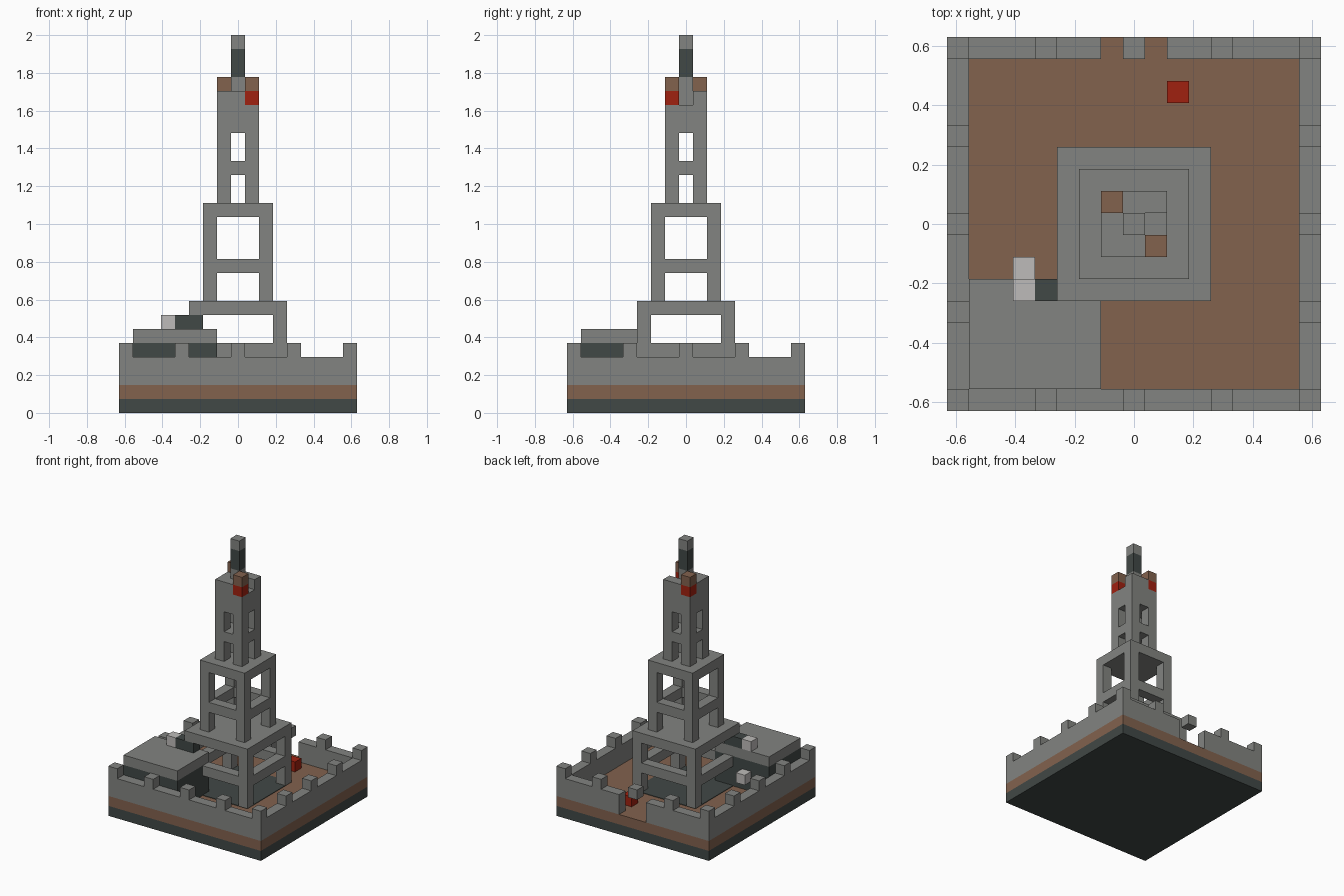
import bpy
import bmesh
from mathutils import Matrix, Vector

cube = bpy.data.objects.get("Cube")
if cube:
    bpy.data.objects.remove(cube)

UNIT = 2 / 27  # edge of one building block


def material(name, r, g, b):
    mat = bpy.data.materials.new(name)
    mat.use_nodes = True
    mat.diffuse_color = (r, g, b, 1)
    mat.node_tree.nodes["Principled BSDF"].inputs["Base Color"].default_value = (r, g, b, 1)
    return mat


STONE = material("stone grey", 0.225, 0.23, 0.218)
EARTH = material("earth brown", 0.223, 0.122, 0.076)
DARK = material("dark slate", 0.053, 0.065, 0.061)
RED = material("red", 0.352, 0.015, 0.005)
PALE = material("pale grey", 0.515, 0.5, 0.49)


def part(name, mat, boxes):
    """Boxes are (x, y, z) pairs of first and last block, counted from the middle and the ground."""
    bm = bmesh.new()
    for xs, ys, zs in boxes:
        low = Vector((xs[0] - 0.5, ys[0] - 0.5, zs[0])) * UNIT
        high = Vector((xs[1] + 0.5, ys[1] + 0.5, zs[1] + 1)) * UNIT
        bmesh.ops.create_cube(bm, size=1, matrix=Matrix.Translation((low + high) / 2)
                              @ Matrix.Diagonal((high - low).to_4d()))
    mesh = bpy.data.meshes.new(name)
    bm.to_mesh(mesh)
    bm.free()
    mesh.materials.append(mat)
    obj = bpy.data.objects.new(name, mesh)
    bpy.context.collection.objects.link(obj)
    return obj


def block(x, y, z):
    return ((x, x), (y, y), (z, z))


def legs(r, z0, z1):
    return [((x, x), (y, y), (z0, z1)) for x in (-r, r) for y in (-r, r)]


def ring(r, z):
    sides = [((-r, r), (y, y), (z, z)) for y in (-r, r)]
    return sides + [((x, x), (1 - r, r - 1), (z, z)) for x in (-r, r)]


def slab(r, z0, z1):
    return ((-r, r), (-r, r), (z0, z1))


# Ground layers
part("base", DARK, [slab(8, 0, 0)])
part("ground", EARTH, [slab(8, 1, 1)])
floor = part("tower_floor", DARK, [slab(3, 2, 2)])
floor.scale.z = 0.05
floor.location.z = 2 * UNIT * 0.95

# Outer wall with a gate gap at the back
part("outer_wall", STONE, [
    ((-8, 8), (-8, -8), (2, 3)),
    ((-8, -8), (-7, 7), (2, 3)),
    ((8, 8), (-7, 7), (2, 3)),
    ((-8, -2), (8, 8), (2, 3)),
    ((2, 8), (8, 8), (2, 3)),
])
steps = range(-8, 9, 4)
part("battlements", STONE, [block(x, y, 4) for x in steps for y in steps
                            if max(abs(x), abs(y)) == 8])

# Side building
part("building_walls", DARK, [((-7, -2), (-7, -3), (2, 4))])
part("building_roof", STONE, [((-7, -2), (-7, -3), (5, 5))])
part("roof_pipe", DARK, [((-4, -3), (-3, -3), (6, 6))])
part("roof_lamp", PALE, [block(-5, -3, 6)])
part("wall_lamp", PALE, [block(-5, -2, 3)])
part("courtyard_crate", RED, [block(2, 6, 2)])

# Lower tower; one leg passes through the building
lower_legs = [leg for leg in legs(3, 2, 6) if leg[0][0] > 0 or leg[1][0] > 0]
lower_beams = [
    ((-2, 2), (3, 3), (4, 4)),
    ((3, 3), (-2, 2), (4, 4)),
    ((-1, 2), (-3, -3), (4, 4)),
    ((-3, -3), (-2, 2), (4, 4)),
]
part("lower_tower", STONE, lower_legs + lower_beams + [slab(3, 7, 7)])

# Middle tower
part("middle_tower", STONE, legs(2, 8, 13) + ring(2, 10) + [slab(2, 14, 14)])

# Upper tower, with one notch in its top layer
notched_top = [block(x, y, 22) for x in (-1, 0, 1) for y in (-1, 0, 1)
               if (x, y) not in ((1, 0), (1, -1), (-1, 1))]
part("upper_tower", STONE, legs(1, 15, 16) + [slab(1, 17, 17)] + legs(1, 18, 19)
     + [slab(1, 20, 21)] + notched_top)

# Corner beacons and mast
corners = ((1, -1), (-1, 1))
part("beacon_lights", RED, [block(x, y, 22) for x, y in corners])
part("beacon_caps", EARTH, [block(x, y, 23) for x, y in corners])
part("mast_foot", STONE, [block(0, 0, 23)])
part("mast", DARK, [slab(0, 24, 25)])
part("mast_tip", STONE, [block(0, 0, 26)])
